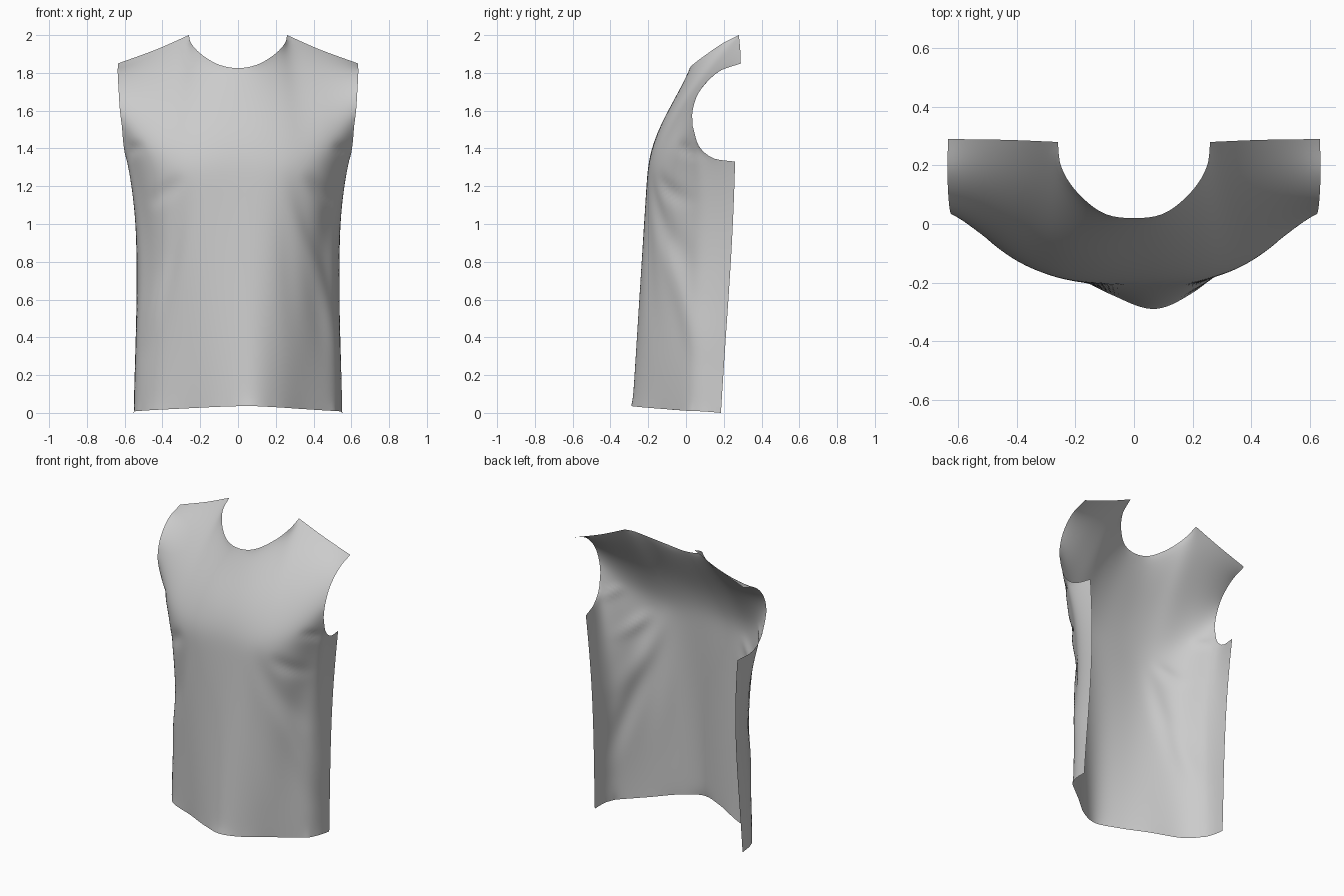
import bpy, bmesh, math
from mathutils import Vector

if "Cube" in bpy.data.objects:
    bpy.data.objects.remove(bpy.data.objects["Cube"])

NF, NS, NU, NL = 72, 12, 30, 54   # columns front / side, rows upper / lower


def spline(pts, n):
    """Centripetal Catmull-Rom through pts, resampled to n+1 even points."""
    p = [Vector(q) for q in pts]
    p = [2 * p[0] - p[1]] + p + [2 * p[-1] - p[-2]]
    dense = []
    for a, b, c, d in zip(p, p[1:], p[2:], p[3:]):
        t1 = (b - a).length ** 0.5
        t2 = t1 + (c - b).length ** 0.5
        t3 = t2 + (d - c).length ** 0.5
        for k in range(30):
            t = t1 + (t2 - t1) * k / 30
            e = a.lerp(b, t / t1)
            f = b.lerp(c, (t - t1) / (t2 - t1))
            g = c.lerp(d, (t - t2) / (t3 - t2))
            dense.append(e.lerp(f, t / t2).lerp(f.lerp(g, (t - t1) / (t3 - t1)), (t - t1) / (t2 - t1)))
    dense.append(p[-2])
    acc = [0]
    for a, b in zip(dense, dense[1:]):
        acc.append(acc[-1] + (b - a).length)
    out, j = [], 0
    for i in range(n + 1):
        s = acc[-1] * i / n
        while j < len(dense) - 2 and acc[j + 1] < s:
            j += 1
        out.append(dense[j].lerp(dense[j + 1], (s - acc[j]) / (acc[j + 1] - acc[j])))
    return out


def flip(pts):
    return [Vector((-q[0], q[1], q[2])) for q in reversed(pts)]


def both(right):
    """Full-width control points from the right half (first one on the centre)."""
    return flip(right[1:]) + [Vector(q) for q in right]


# Boundary curves
chest = spline(both([(0, -.203, 1.3), (.25, -.192, 1.31), (.42, -.125, 1.36),
                     (.54, -.03, 1.44), (.615, .035, 1.52)]), NF)
hem = spline([(-.53, .05, .01), (-.45, -.05, .015), (-.25, -.15, .025), (-.08, -.24, .033),
              (.07, -.29, .036), (.2, -.235, .03), (.35, -.11, .02), (.51, .02, .01)], NF)
neck = spline(both([(0, .02, 1.825), (.1, .035, 1.843), (.2, .115, 1.903),
                    (.25, .2, 1.96), (.26, .28, 2.0)]), NF // 2)
shoulder = spline([(.26, .28, 2.0), (.43, .287, 1.925), (.635, .29, 1.85)], NF // 4)
top = flip(shoulder)[:-1] + neck + shoulder[1:]
arm_up = spline([(.615, .035, 1.52), (.612, .035, 1.6), (.615, .075, 1.71),
                 (.622, .17, 1.805), (.635, .29, 1.85)], NU)
arm_low = spline([(.615, .035, 1.52), (.605, .07, 1.41), (.592, .14, 1.35), (.566, .26, 1.33)], NS)
hem_r = spline([(.51, .02, .01), (.54, .09, .008), (.552, .185, 0)], NS)
hem_l = flip(spline([(.53, .05, .01), (.547, .1, .008), (.552, .185, 0)], NS))

bm = bmesh.new()


def patch(rows):
    vs = [[bm.verts.new(q) for q in r] for r in rows]
    for r0, r1 in zip(vs, vs[1:]):
        for i in range(len(r0) - 1):
            bm.faces.new((r0[i], r0[i + 1], r1[i + 1], r1[i]))


# Body: hem up to chest line and lower armholes, pinched in below the armholes
low0 = hem_l[:-1] + hem + hem_r[1:]
low1 = flip(arm_low)[:-1] + chest + arm_low[1:]
rows = []
for k in range(NL + 1):
    t = k / NL
    row = []
    for i, (a, b) in enumerate(zip(low0, low1)):
        q = a.lerp(b, t)
        corner = min(abs(i - NS), abs(i - NS - NF))
        pinch = math.exp(-(corner / 10) ** 2) * math.sin(math.pi * t ** 1.6)
        side = math.copysign(1, q.x)
        q.x -= side * (.055 * pinch + .012 * abs(q.x) / .6 * math.sin(math.pi * t))
        q.y += .03 * pinch
        row.append(q)
    rows.append(row)
patch(rows)

# Yoke: chest line up to neckline and shoulders, bent to follow the armholes
rows = []
for k in range(NU + 1):
    v = k / NU
    dev = arm_up[k] - arm_up[0].lerp(arm_up[-1], v)
    row = []
    for i in range(NF + 1):
        s = 2 * i / NF - 1
        w = abs(s) ** 1.5
        d = Vector((math.copysign(dev.x, s), dev.y, dev.z)) * w
        d.y -= .045 * (1 - s * s) * math.sin(math.pi * v) * (1 - v)
        row.append(chest[i].lerp(top[i], v) + d)
    rows.append(row)
patch(rows)
bmesh.ops.remove_doubles(bm, verts=bm.verts, dist=1e-4)

# Relax the cloth with its borders pinned
inner = [v for v in bm.verts if not v.is_boundary]
for _ in range(30):
    bmesh.ops.smooth_vert(bm, verts=inner, factor=.5, use_axis_x=True, use_axis_y=True, use_axis_z=True)

# Drape folds: start x,z / end x,z / width / depth (positive pushes inward)
FOLDS = [(.28, 1.25, .47, .75, .05, .014), (.36, 1.26, .5, 1.1, .04, .012),
         (.5, 1.42, .6, 1.37, .03, .008), (.24, 1.15, .3, .35, .06, .007),
         (-.3, 1.25, -.46, 1.1, .04, .012), (-.27, 1.2, -.42, .5, .05, .012),
         (-.5, 1.42, -.6, 1.38, .03, .008), (-.38, .8, -.5, .35, .04, -.01),
         (.38, .9, .52, .3, .04, -.014)]
bm.normal_update()
moves = []
for v in inner:
    m = 0
    for x0, z0, x1, z1, wid, dep in FOLDS:
        a, d = Vector((x0, z0)), Vector((x1 - x0, z1 - z0))
        q = Vector((v.co.x, v.co.z)) - a
        t = q.dot(d) / d.length_squared
        off = (q.x * d.y - q.y * d.x) / d.length
        if -.15 < t < 1.15:
            m += dep * math.sin(math.pi * (t + .15) / 1.3) ** 2 * math.exp(-(off / wid) ** 2)
    edge = min(1, max(0, (.24 - v.co.y) / .1))
    moves.append((v, v.normal * -m * edge))
for v, d in moves:
    v.co += d

me = bpy.data.meshes.new("shirt_front_panel")
bm.to_mesh(me)
bm.free()
me.shade_smooth()
ob = bpy.data.objects.new("shirt_front_panel", me)
bpy.context.collection.objects.link(ob)
